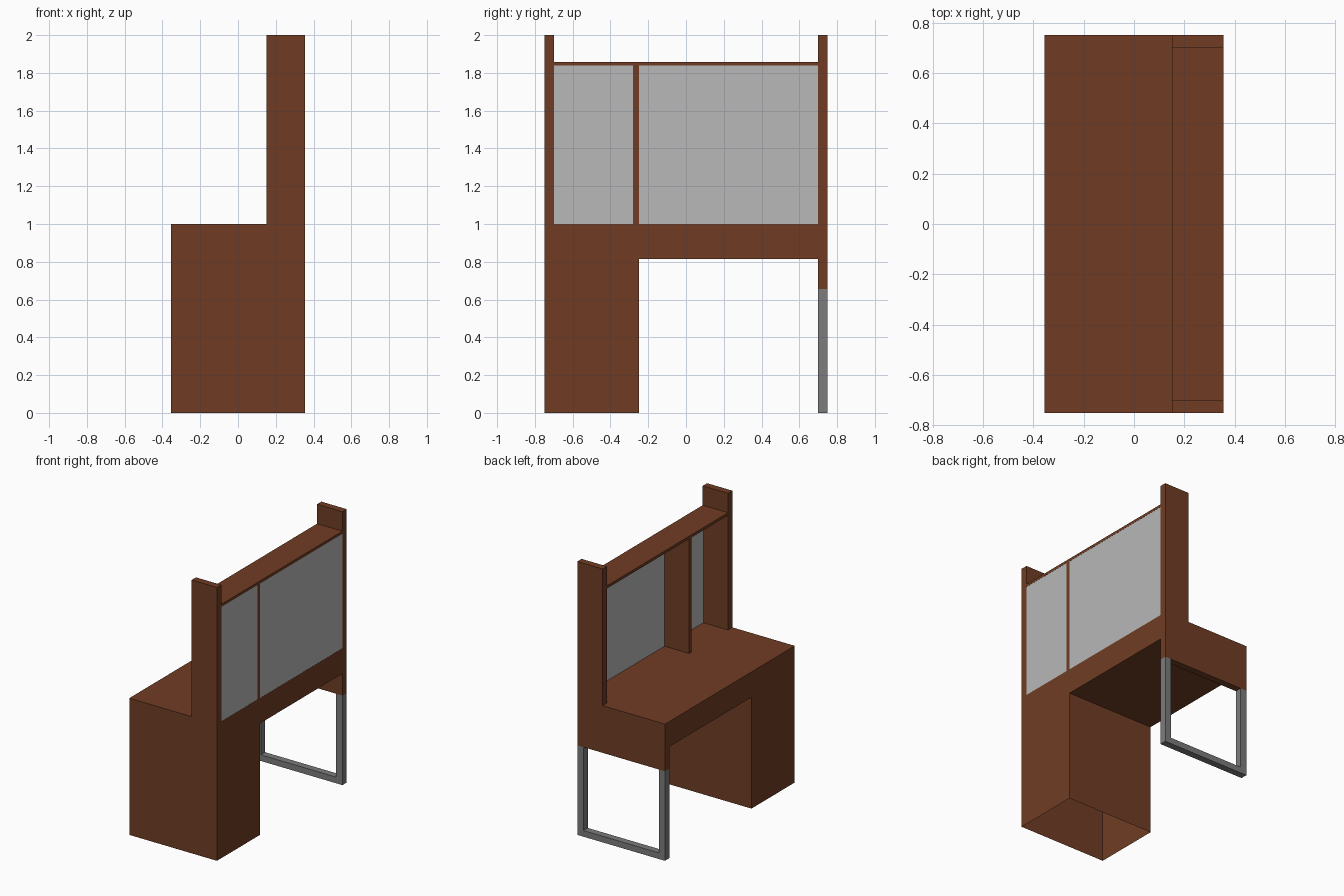
import bpy, bmesh
from mathutils import Vector

if "Cube" in bpy.data.objects:
    bpy.data.objects.remove(bpy.data.objects["Cube"])

X, Y = 0.355, 0.75      # half depth, half width
BACK = 0.15             # where the upright part starts
SIDE = 0.70             # inner face of the side posts


def material(name, rgb):
    m = bpy.data.materials.new(name)
    m.diffuse_color = (*rgb, 1)
    m.use_nodes = True
    m.node_tree.nodes["Principled BSDF"].inputs["Base Color"].default_value = m.diffuse_color
    return m


wood = material("brown_wood", (0.16, 0.046, 0.017))
glass = material("light_grey_panel", (0.48, 0.48, 0.48))
metal = material("dark_grey_metal", (0.2, 0.2, 0.2))


def finish(name, bm, mat):
    bmesh.ops.recalc_face_normals(bm, faces=bm.faces)
    me = bpy.data.meshes.new(name)
    bm.to_mesh(me)
    bm.free()
    me.materials.append(mat)
    ob = bpy.data.objects.new(name, me)
    bpy.context.collection.objects.link(ob)
    return ob


def extrude(name, points, move, mat, open_floor=False):
    """Flat outline pushed along a vector; optionally leaves floor faces open."""
    bm = bmesh.new()
    face = bm.faces.new([bm.verts.new(p) for p in points])
    new = bmesh.ops.extrude_face_region(bm, geom=[face], use_keep_orig=True)
    verts = [g for g in new["geom"] if isinstance(g, bmesh.types.BMVert)]
    bmesh.ops.translate(bm, verts=verts, vec=Vector(move))
    bmesh.ops.recalc_face_normals(bm, faces=bm.faces)
    if open_floor:
        floor = [f for f in bm.faces if all(v.co.z < 1e-4 for v in f.verts)]
        bmesh.ops.delete(bm, geom=floor, context='FACES')
    return finish(name, bm, mat)


def box(name, lo, hi, mat):
    (x0, y0, z0), (x1, y1, z1) = lo, hi
    pts = [(x0, y0, z0), (x1, y0, z0), (x1, y1, z0), (x0, y1, z0)]
    return extrude(name, pts, (0, 0, z1 - z0), mat)


# Desk body: open-bottomed cabinet, thick top and short end panel in one outline
outline = [(-Y, 0), (-Y, 1), (Y, 1), (Y, 0.655), (SIDE, 0.655),
           (SIDE, 0.815), (-0.25, 0.815), (-0.25, 0)]
extrude("desk_body", [(-X, y, z) for y, z in outline], (2 * X, 0, 0), wood, True)

# Upright posts at both ends
for name, y in (("left_post", -Y), ("right_post", SIDE)):
    box(name, (BACK, y, 1), (X, y + Y - SIDE, 2), wood)

# Shelf and upright divider
box("top_shelf", (BACK, -SIDE, 1.838), (X, SIDE, 1.858), wood)
box("divider", (BACK, -0.28, 1), (X, -0.25, 1.838), wood)

# Grey back panels, one each side of the divider
for name, y0, y1 in (("small_back_panel", -SIDE, -0.28), ("large_back_panel", -0.25, SIDE)):
    box(name, (X - 0.006, y0, 1), (X - 0.001, y1, 1.838), glass)

# U-shaped metal leg frame under the end panel
w, h, bar = X - 0.05, 0.655, 0.045
u = [(-X, 0), (X, 0), (X, h), (w, h), (w, bar), (-w, bar), (-w, h), (-X, h)]
extrude("leg_frame", [(x, SIDE, z) for x, z in u], (0, Y - SIDE, 0), metal)
